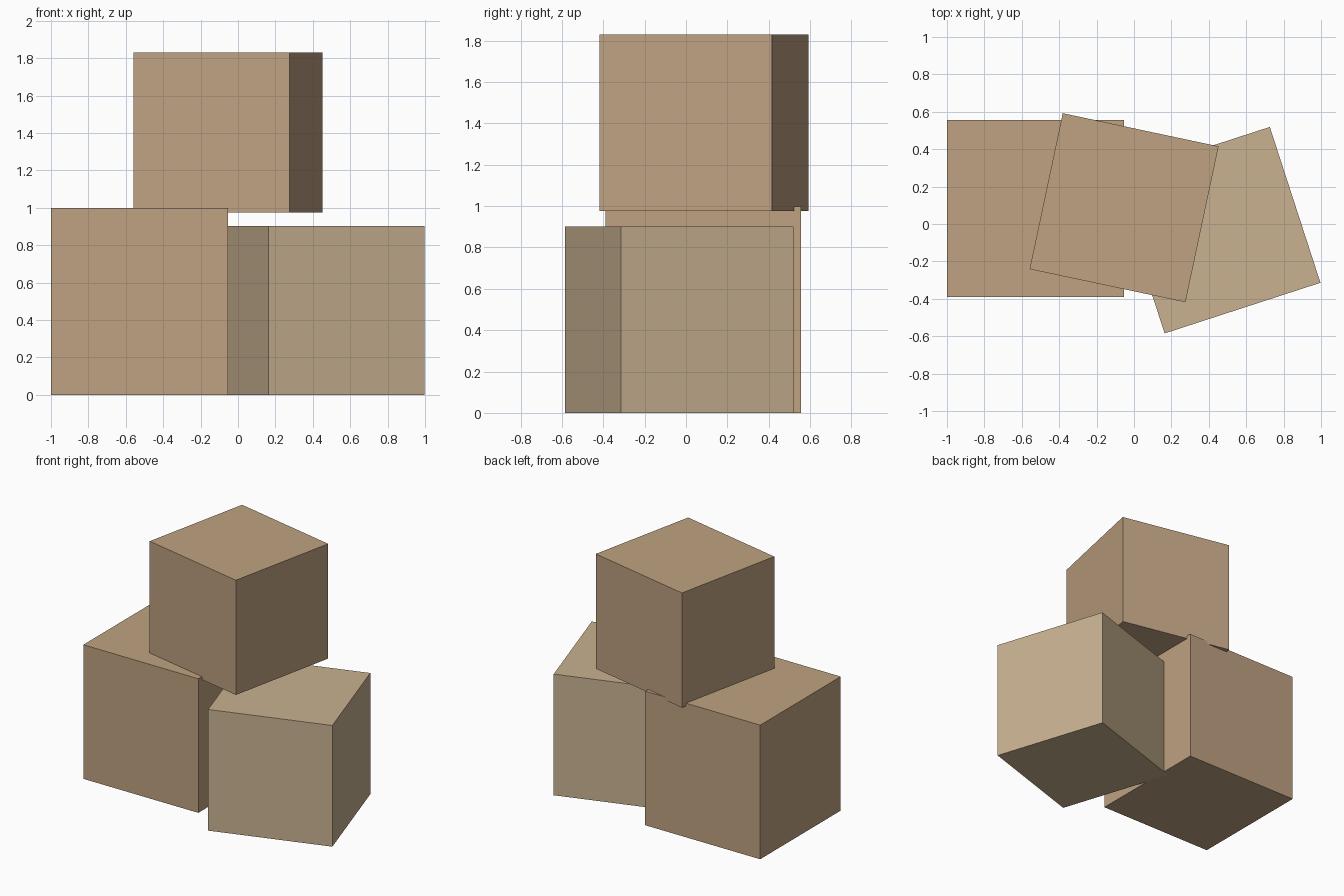
import bpy
from math import radians

if "Cube" in bpy.data.objects:
    bpy.data.objects.remove(bpy.data.objects["Cube"])


def material(name, rgb):
    m = bpy.data.materials.new(name)
    m.diffuse_color = (*rgb, 1)
    m.use_nodes = True
    m.node_tree.nodes["Principled BSDF"].inputs["Base Color"].default_value = m.diffuse_color
    return m


def box(name, centre, width, z0, z1, angle, mat):
    bpy.ops.mesh.primitive_cube_add(size=1, location=(*centre, (z0 + z1) / 2),
                                    rotation=(0, 0, radians(angle)))
    ob = bpy.context.object
    ob.name = name
    ob.scale = (width, width, z1 - z0)
    ob.data.materials.append(mat)


brown = material("brown_cardboard", (0.52, 0.36, 0.22))
pale = material("pale_cardboard", (0.58, 0.44, 0.28))

# Two boxes on the floor, one resting on top
box("left_box", (-0.527, 0.083), 0.947, 0, 0.998, 0, brown)
box("right_box", (0.445, -0.033), 0.876, 0, 0.902, 18, pale)
box("top_box", (-0.053, 0.087), 0.852, 0.976, 1.83, -12, brown)
